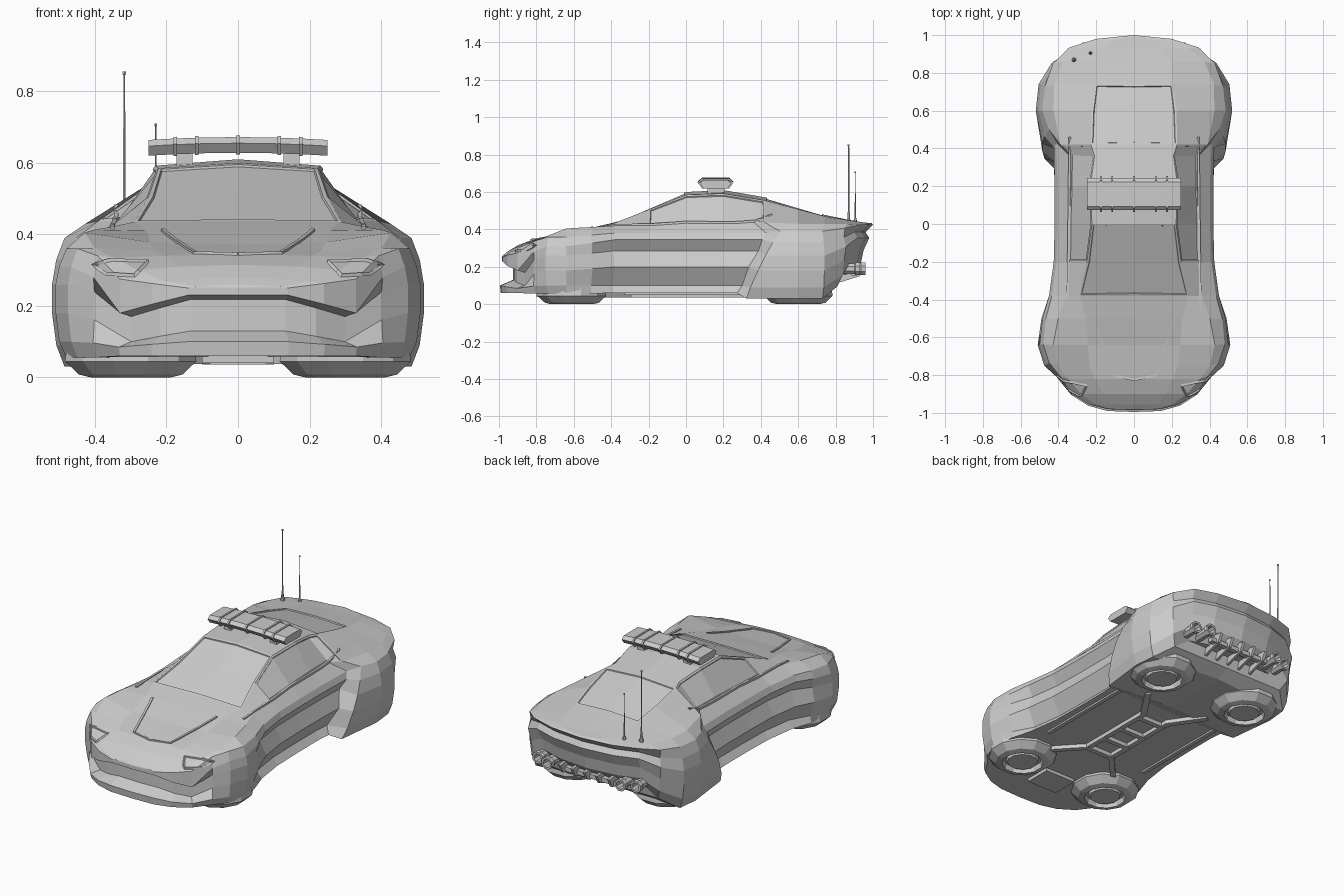
import bpy, bmesh, math
from mathutils import Vector, Matrix
from mathutils.bvhtree import BVHTree

if "Cube" in bpy.data.objects:
    bpy.data.objects.remove(bpy.data.objects["Cube"])


def finish(bm, name):
    bmesh.ops.remove_doubles(bm, verts=bm.verts, dist=0.0008)
    bmesh.ops.recalc_face_normals(bm, faces=bm.faces)
    me = bpy.data.meshes.new(name)
    bm.to_mesh(me)
    bm.free()
    ob = bpy.data.objects.new(name, me)
    bpy.context.collection.objects.link(ob)
    return ob


def lerp_keys(keys, t):
    """Piecewise linear blend of (t, a, b, ...) keys."""
    if t <= keys[0][0]:
        return keys[0][1:]
    for p, q in zip(keys, keys[1:]):
        if t <= q[0]:
            f = (t - p[0]) / (q[0] - p[0])
            return [a + (b - a) * f for a, b in zip(p[1:], q[1:])]
    return keys[-1][1:]


def box(name, c, size, rot=0):
    bm = bmesh.new()
    m = Matrix.Translation(c) @ Matrix.Rotation(rot, 4, 'Z') @ Matrix.Diagonal((*size, 1))
    bmesh.ops.create_cube(bm, size=1, matrix=m)
    return finish(bm, name)


def lathe(name, profile, n, loc, rot=Matrix()):
    bm = bmesh.new()
    m = Matrix.Translation(loc) @ rot
    rings = [[bm.verts.new(m @ Vector((r * math.cos(a), r * math.sin(a), z)))
              for a in [(k + .5) * math.tau / n for k in range(n)]] for r, z in profile]
    for a, b in zip(rings, rings[1:]):
        for k in range(n):
            bm.faces.new((a[k], a[(k + 1) % n], b[(k + 1) % n], b[k]))
    return finish(bm, name)


def loft(name, rings):
    bm = bmesh.new()
    vs = [[bm.verts.new(p) for p in r] for r in rings]
    n = len(vs[0])
    for a, b in zip(vs, vs[1:]):
        for k in range(n):
            bm.faces.new((a[k], a[(k + 1) % n], b[(k + 1) % n], b[k]))
    bm.faces.new(vs[0])
    bm.faces.new(vs[-1])
    return finish(bm, name)


# Body: half plan outline from front centre to rear centre
plan = [(0, -.985), (.14, -.98), (.24, -.955), (.33, -.90), (.41, -.82), (.475, -.75), (.51, -.64),
        (.49, -.5), (.45, -.38), (.425, -.2), (.42, 0), (.42, .2), (.425, .36), (.485, .42),
        (.52, .6), (.505, .74), (.44, .86), (.34, .93), (.2, .975), (0, .995)]
# Side wall profiles, top to bottom, as z and inset pairs
nose = (.25, 0, .23, 0, .218, .06, .13, .06, .10, -.01, .06, -.005)
cheek = (.275, 0, .18, 0, .17, .05, .10, .05, .085, -.005, .06, 0)
fender = (.36, .03, .31, .01, .26, 0, .18, 0, .10, .01, .055, .03)
door = (.38, .015, .345, 0, .285, .035, .20, 0, .10, .055, .06, .025)
haunch = (.39, .035, .33, .012, .26, 0, .18, 0, .09, .012, .03, .035)
tail = (.425, -.005, .385, .035, .355, .015, .29, .045, .22, .06, .16, .12)
walls = [(0, *nose), (1, *nose), (3, *cheek), (4.3, *fender), (6, *fender), (8, *door), (12, *door),
         (13, *haunch), (15, *haunch), (17, *tail), (19, *tail)]
# Upper rails by y: width fraction and height
shoulder = [(-.985, .85, .252), (-.9, .85, .30), (-.82, .85, .335), (-.64, .84, .405), (-.38, .80, .42),
            (0, .83, .435), (.36, .8, .44), (.6, .82, .43), (.86, .85, .43), (.99, .85, .43)]
rail = [(-.985, .5, .254), (-.9, .5, .31), (-.82, .5, .34), (-.64, .48, .378), (-.5, .52, .41),
        (-.38, .64, .435), (0, .53, .585), (.2, .55, .592), (.42, .47, .555), (.76, .4, .465), (.99, .5, .432)]
crest = [(-.985, .256), (-.95, .285), (-.9, .315), (-.82, .345), (-.64, .372), (-.5, .41), (-.38, .438),
         (0, .6), (.1, .612), (.2, .61), (.42, .572), (.76, .472), (.93, .44), (.99, .433)]

bm = bmesh.new()
glass = {'front': [], 'left': [], 'right': [], 'rear': []}
N = len(plan)
for s in (1, -1):
    cols = []
    for i, (x, y) in enumerate(plan):
        px, py = plan[i - 1] if i else (-plan[1][0], plan[1][1])
        nx, ny = plan[i + 1] if i < N - 1 else (-plan[-2][0], plan[-2][1])
        nrm = Vector((ny - py, px - nx)).normalized()
        w = lerp_keys(walls, i)
        fs, zs = lerp_keys(shoulder, y)
        fr, zr = lerp_keys(rail, y)
        pts = [(0, y, lerp_keys(crest, y)[0]), (x * fr, y, zr), (x * fs, y, zs)]
        for z, d in zip(w[::2], w[1::2]):
            slant = (z - .25) * .5 if i in (12, 13) else 0   # raked haunch edge
            pts.append((0 if x == 0 else x - nrm.x * d, y - nrm.y * d + slant, z))
        pts.append((0, pts[-1][1], max(.06, w[-2])))
        cols.append([bm.verts.new((s * p[0], p[1], p[2])) for p in pts])
    for i, (a, b) in enumerate(zip(cols, cols[1:])):
        for j in range(len(a) - 1):
            f = bm.faces.new((a[j], b[j], b[j + 1], a[j + 1]))
            if j == 0 and i in (8, 9):
                glass['front'].append(f)
            if j == 0 and i in (13, 14):
                glass['rear'].append(f)
            if j == 1 and i in (9, 10, 11, 12):
                glass['right' if s > 0 else 'left'].append(f)
bmesh.ops.remove_doubles(bm, verts=bm.verts, dist=0.0008)
bmesh.ops.recalc_face_normals(bm, faces=bm.faces)
for fs in glass.values():
    bmesh.ops.inset_region(bm, faces=fs, thickness=.012, depth=0)
    bmesh.ops.inset_region(bm, faces=fs, thickness=.003, depth=-.006)
tree = BVHTree.FromBMesh(bm)
finish(bm, "body")


def project(p, d, lift=.004):
    hit, n, _, _ = tree.ray_cast(Vector(p), Vector(d))
    return hit + n * lift if hit else None


def trim(name, pts, d, width, steps=5):
    """Thin square strip following the body surface."""
    path = []
    for a, b in zip(pts, pts[1:]):
        path += [project(Vector(a).lerp(Vector(b), k / steps), d, 0) for k in range(steps)]
    path = [p for p in path + [project(pts[-1], d, 0)] if p]
    rings = []
    for k, p in enumerate(path):
        t = (path[min(k + 1, len(path) - 1)] - path[max(k - 1, 0)]).normalized()
        up = -Vector(d)
        side = t.cross(up).normalized() * width / 2
        lift = up * .006
        rings.append([p - side - lift, p + side - lift, p + side + lift, p - side + lift])
    return loft(name, rings)


for s in (1, -1):
    tag = "right" if s > 0 else "left"
    # Bonnet crease and headlight frames
    trim("bonnet_crease_" + tag, [(s * .21, -.5, 2), (s * .12, -.80, 2), (0, -.825, 2)], (0, 0, -1), .012)
    lamp = [(.25, .325), (.29, .285), (.37, .29), (.405, .315), (.36, .328), (.25, .325)]
    trim("headlight_frame_" + tag, [(s * x, -2, z) for x, z in lamp], (0, 1, 0), .01, 3)
    # Waist blade and boot panel seam
    trim("waist_blade_" + tag, [(s * .352, -.45, 2), (s * .345, .0, 2), (s * .34, .46, 2)], (0, 0, -1), .012)
    # Hover pads
    for y, end in ((-.61, "front"), (.6, "rear")):
        lathe(f"hover_pad_{end}_{tag}",
              [(0, .09), (.185, .09), (.19, .045), (.15, .008), (.115, 0), (.108, .03),
               (.092, .03), (.085, .008), (0, .008)], 12, (s * .3, y, 0))
    # Exhaust pipes
    for k, x in enumerate((.24, .32)):
        lathe(f"exhaust_{tag}_{k}", [(0, 0), (.028, 0), (.03, .09), (.036, .095), (.036, .12),
                                     (.024, .12), (.02, .06), (0, .06)], 8,
              (s * x, .84 - k * .03, .19), Matrix.Rotation(-math.pi / 2, 4, 'X'))
    # Underframe rails, arms and side skirts
    box("under_rail_" + tag, (s * .085, -.06, .052), (.03, .5, .03))
    box("under_arm_front_" + tag, (s * .16, -.38, .052), (.03, .22, .03), s * .75)
    box("under_arm_rear_" + tag, (s * .15, .28, .052), (.035, .24, .03), -s * .6)
    box("side_skirt_" + tag, (s * .345, -.02, .058), (.025, .62, .016))
    # Light bar mounts
    box("bar_mount_" + tag, (s * .15, .16, .61), (.045, .09, .05))

# Cross members under the floor
for k, y in enumerate((-.3, -.16, -.02, .14)):
    box(f"cross_member_{k}", (0, y, .05), (.2, .03, .028))
box("front_under_plate", (0, -.72, .055), (.2, .16, .03))

# Diffuser beam and fins
box("diffuser_beam", (0, .90, .165), (.40, .03, .025))
for k in range(-2, 3):
    loft(f"diffuser_fin_{k + 2}", [[(k * .08 + d, y, z) for y, z in
                                    ((.80, .11), (.93, .15), (.955, .2), (.86, .21))] for d in (-.008, .008)])


# Roof light bar: arched hexagonal section with clamp bands
def bar_section(x, grow=0):
    lift = .008 * (1 - (x / .25) ** 2)
    hexa = [(-.085, .005), (-.065, .022), (.065, .022), (.085, .005), (.065, -.022), (-.065, -.022)]
    return [(x, .158 + y * (1 + grow), .642 + lift + z * (1 + grow * 1.8)) for y, z in hexa]


loft("light_bar", [bar_section(x) for x in (-.25, -.18, -.09, 0, .09, .18, .25)])
for k, x in enumerate((-.175, -.115, 0, .115, .175)):
    loft(f"bar_band_{k}", [bar_section(x + d, .12) for d in (-.005, .005)])

# Antennas
for name, x, y, top, r in (("antenna_tall", -.318, .87, .855, .004), ("antenna_short", -.23, .905, .71, .003)):
    lathe(name, [(0, .41), (r * 3, .41), (r * 3, .45), (r * 1.8, .455), (r * 1.5, .49), (r, .495),
                 (r * .7, top - .01), (r * 1.3, top - .008), (r * 1.3, top), (0, top)], 6, (x, y, 0))
